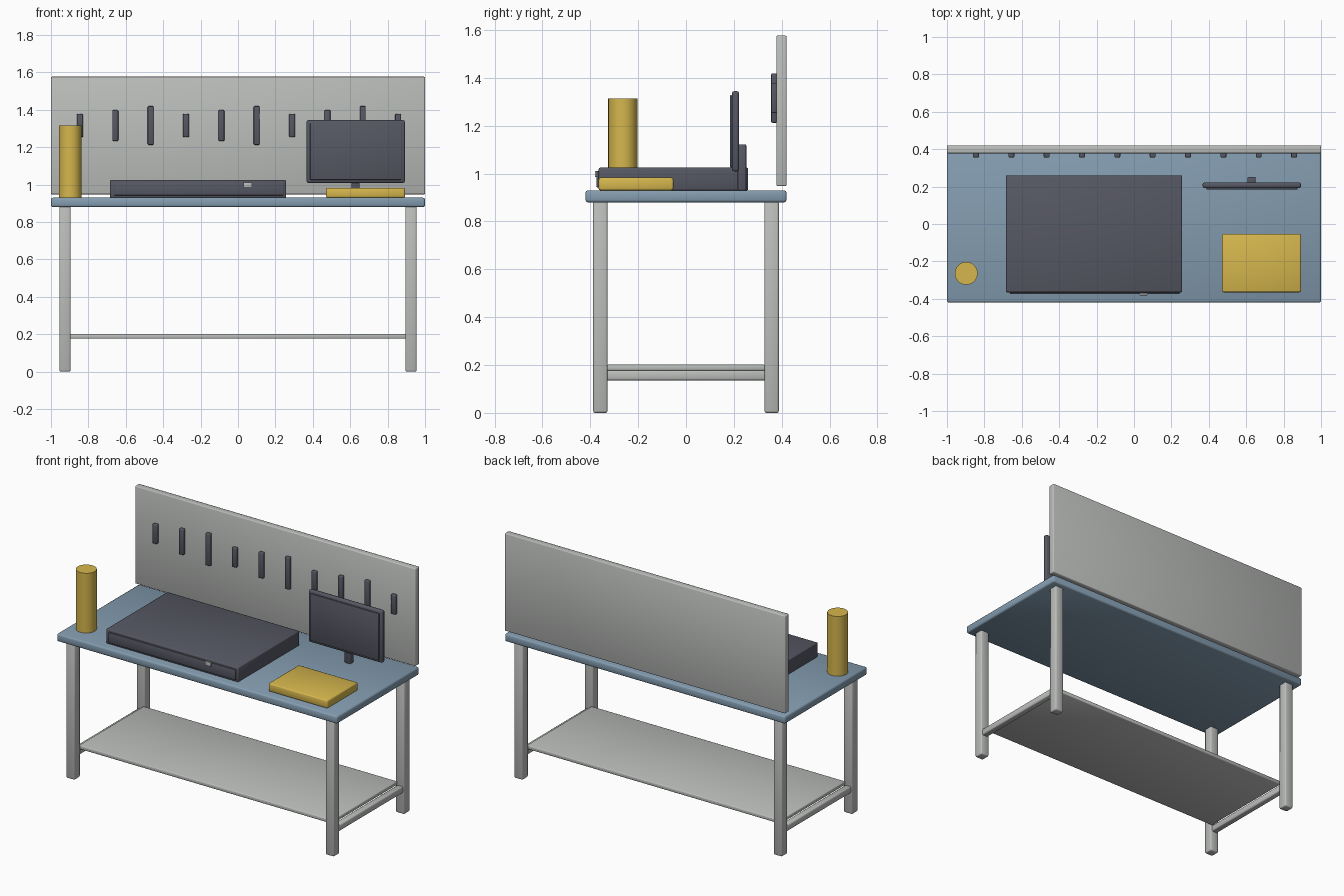
import bpy
import bmesh
import math
from mathutils import Vector

old = bpy.data.objects.get("Cube")
if old:
    bpy.data.objects.remove(old, do_unlink=True)


def material(name, r, g, b):
    mat = bpy.data.materials.new(name)
    mat.use_nodes = True
    mat.diffuse_color = (r, g, b, 1)
    mat.node_tree.nodes["Principled BSDF"].inputs["Base Color"].default_value = (r, g, b, 1)
    return mat


blue = material("muted blue", 0.23, 0.335, 0.435)
grey = material("light grey", 0.50, 0.515, 0.50)
dark = material("dark slate", 0.093, 0.097, 0.125)
yellow = material("warm yellow", 0.67, 0.47, 0.075)


def finish(name, bm, centre, mat):
    """Turn a bmesh into a smooth-shaded object."""
    mesh = bpy.data.meshes.new(name)
    bm.to_mesh(mesh)
    bm.free()
    mesh.materials.append(mat)
    obj = bpy.data.objects.new(name, mesh)
    obj.location = centre
    bpy.context.collection.objects.link(obj)
    bpy.ops.object.select_all(action="DESELECT")
    obj.select_set(True)
    bpy.context.view_layer.objects.active = obj
    bpy.ops.object.shade_smooth_by_angle(angle=math.radians(50))
    return obj


def box(name, low, high, mat, bevel=0.005):
    """Rounded box between two opposite corners."""
    low, high = Vector(low), Vector(high)
    bm = bmesh.new()
    bmesh.ops.create_cube(bm, size=1)
    bmesh.ops.scale(bm, vec=high - low, verts=bm.verts)
    bmesh.ops.bevel(bm, geom=bm.edges[:], offset=bevel, segments=2,
                    profile=0.5, affect="EDGES", clamp_overlap=True)
    return finish(name, bm, (low + high) / 2, mat)


def cylinder(name, centre, radius, height, mat):
    bm = bmesh.new()
    bmesh.ops.create_cone(bm, cap_ends=True, segments=32, radius1=radius,
                          radius2=radius, depth=height)
    return finish(name, bm, centre, mat)


# Bench top, legs and side rails
TOP = 0.93
box("bench_top", (-1, -0.42, 0.88), (1, 0.42, TOP), blue, 0.01)
for side, sx in (("left", 1), ("right", -1)):
    for end, sy in (("front", -1), ("back", 1)):
        x, y = sx * 0.925, sy * 0.358
        box(f"{end}_{side}_leg", (x - 0.03, y - 0.03, 0), (x + 0.03, y + 0.03, 0.885), grey, 0.008)
    x = sx * 0.925
    box(f"{side}_rail", (x - 0.021, -0.338, 0.136), (x + 0.021, 0.338, 0.178), grey, 0.008)

# Lower shelf
box("lower_shelf", (-0.905, -0.33, 0.177), (0.905, 0.33, 0.202), grey)

# Back panel with a row of hanging tools in three lengths
box("back_panel", (-1, 0.378, 0.948), (1, 0.42, 1.577), grey)
for i in range(10):
    x = -0.845 + 0.189 * i
    half = (0.125, 0.165, 0.207)[i % 3] / 2
    box(f"hanging_tool_{i + 1}", (x - 0.016, 0.356, 1.316 - half),
        (x + 0.016, 0.38, 1.316 + half), dark)

# Wide flat machine with front plate and button
box("machine_body", (-0.685, -0.365, TOP), (0.257, 0.26, 1.025), dark, 0.006)
box("machine_front_plate", (-0.663, -0.374, 0.943), (0.243, -0.36, 1.01), dark, 0.003)
box("machine_button", (0.03, -0.381, 0.986), (0.072, -0.37, 1.012), grey, 0.002)

# Monitor on a post
box("monitor_post", (0.607, 0.216, TOP), (0.65, 0.252, 1.122), dark)
box("monitor_case", (0.367, 0.192, 1.009), (0.893, 0.222, 1.345), dark, 0.01)
box("monitor_screen", (0.386, 0.184, 1.026), (0.874, 0.193, 1.328), dark, 0.003)

# Yellow tray and canister
box("tray", (0.471, -0.365, TOP), (0.893, -0.053, 0.983), yellow, 0.008)
cylinder("canister", (-0.897, -0.264, 1.122), 0.061, 0.386, yellow)
